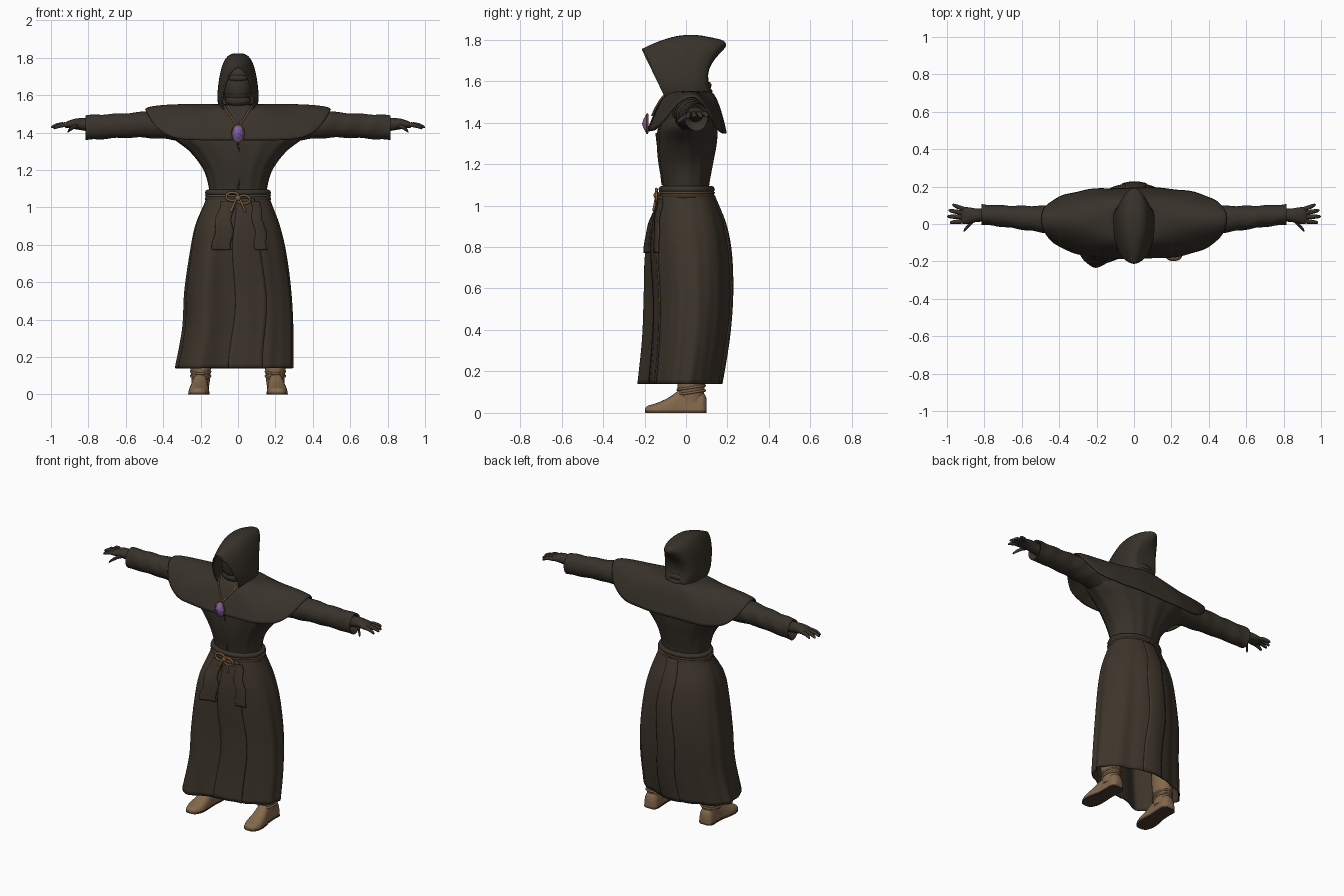
import bpy, bmesh, math
from math import sin, cos, pi, radians
from mathutils import Vector

cube = bpy.data.objects.get("Cube")
if cube:
    bpy.data.objects.remove(cube, do_unlink=True)


def material(name, r, g, b):
    m = bpy.data.materials.new(name)
    m.use_nodes = True
    m.diffuse_color = (r, g, b, 1)
    bsdf = m.node_tree.nodes["Principled BSDF"]
    bsdf.inputs["Base Color"].default_value = (r, g, b, 1)
    bsdf.inputs["Roughness"].default_value = 0.9
    return m


CLOTH = material("dark cloth", .039, .032, .023)
SKIRT = material("brown cloth", .047, .0355, .024)
SHADE = material("shadow cloth", .033, .027, .02)
LEATHER = material("tan leather", .23, .14, .072)
SOLE = material("dark sole", .07, .045, .028)
CORD = material("brown cord", .2, .105, .042)
GEM = material("purple gem", .23, .12, .38)


def grid(name, rows, mat, closed=True, cap=False, thick=0):
    """Skin rows of points; closed rows wrap round, cap fills both ends."""
    bm = bmesh.new()
    vs = [[bm.verts.new(p) for p in row] for row in rows]
    n = len(rows[0])
    for a, b in zip(vs, vs[1:]):
        for j in range(n if closed else n - 1):
            k = (j + 1) % n
            bm.faces.new((a[j], a[k], b[k], b[j]))
    if cap:
        bm.faces.new(vs[0])
        bm.faces.new(vs[-1])
    bmesh.ops.remove_doubles(bm, verts=bm.verts, dist=1e-5)
    bmesh.ops.recalc_face_normals(bm, faces=bm.faces)
    me = bpy.data.meshes.new(name)
    bm.to_mesh(me)
    bm.free()
    me.materials.append(mat)
    me.shade_smooth()
    me.set_sharp_from_angle(angle=radians(50))
    ob = bpy.data.objects.new(name, me)
    bpy.context.collection.objects.link(ob)
    if thick:
        mod = ob.modifiers.new("thickness", 'SOLIDIFY')
        mod.thickness, mod.offset = thick, 0
    return ob


def sample(secs, u):
    """Smooth curve through the sections at index u."""
    i = min(int(u), len(secs) - 2)
    t = u - i
    get = lambda k: secs[max(0, min(len(secs) - 1, k))]
    return [.5 * (2 * b + (c - a) * t + (2 * a - 5 * b + 4 * c - d) * t * t
                  + (3 * b - a - 3 * c + d) * t ** 3)
            for a, b, c, d in zip(get(i - 1), get(i), get(i + 1), get(i + 2))]


def dense(secs, k=6):
    return [sample(secs, i / k) for i in range((len(secs) - 1) * k + 1)]


def angles(n):
    return [2 * pi * i / n for i in range(n)]


def power(v, e):
    return math.copysign(abs(v) ** e, v)


def tube(name, pts, r, mat, cyclic=False):
    cu = bpy.data.curves.new(name, 'CURVE')
    cu.dimensions, cu.bevel_depth, cu.bevel_resolution = '3D', r, 2
    cu.use_fill_caps = True
    sp = cu.splines.new('POLY')
    sp.points.add(len(pts) - 1)
    for p, co in zip(sp.points, pts):
        p.co = (*co, 1)
    sp.use_cyclic_u = cyclic
    cu.materials.append(mat)
    ob = bpy.data.objects.new(name, cu)
    bpy.context.collection.objects.link(ob)


def ellipsoid(name, loc, size, mat):
    rows = [[(loc[0] + size[0] * sin(v) * cos(a), loc[1] + size[1] * sin(v) * sin(a),
              loc[2] + size[2] * cos(v)) for a in angles(20)]
            for v in [pi * i / 12 for i in range(13)]]
    return grid(name, rows, mat)


# Skirt: z, centre x, centre y, half width, half depth, stride lobe
skirt_secs = [(1.09, 0, 0, .155, .115, 0), (1.03, 0, .005, .173, .132, .005),
              (.9, -.003, .015, .223, .163, .055), (.75, 0, .025, .254, .174, .08),
              (.55, 0, .03, .28, .17, .095), (.35, 0, .02, .29, .162, .1),
              (.14, -.02, -.005, .308, .152, .105)]


def skirt_point(u, a, off=0):
    z, cx, cy, rx, ry, lobe = sample(skirt_secs, u)
    f = 1 + .003 * u * sin(11 * a + .6 * sin(u)) + .002 * u * sin(17 * a)
    d = (a + radians(132) + pi) % (2 * pi) - pi
    back = (a - pi / 2 + pi) % (2 * pi) - pi
    x = cx + (rx * f + off) * power(cos(a), .93)
    y = cy + (ry * f + off) * power(sin(a), .93) - lobe * math.exp(-(d / .46) ** 2)
    return (x, y + .2 * lobe * math.exp(-(back / .3) ** 2), z)


def skirt_strip(name, u0, u1, a0, a1, off, mat):
    rows = [[skirt_point(u0 + (u1 - u0) * i / 30, radians(a0 + (a1 - a0) * j / 8)
                         + .03 * sin(i * .4), off) for j in range(9)] for i in range(31)]
    grid(name, rows, mat, closed=False, thick=.01)


grid("skirt", [[skirt_point(i / 6, a) for a in angles(96)] for i in range(37)], SKIRT, thick=.006)
skirt_strip("front_flap", .8, 6, -94, -62, .005, SKIRT)
skirt_strip("back_flap", .8, 6, 78, 100, .004, SKIRT)
skirt_strip("right_sash_end", 1, 2.87, -119, -96, .01, SKIRT)
skirt_strip("left_sash_end", 1, 2.87, -70, -55, .012, SKIRT)

# Bodice widening into the sleeves: z, centre y, half width, half depth
body = dense([(1.06, 0, .155, .115), (1.1, 0, .154, .112), (1.2, 0, .183, .13),
              (1.3, .005, .258, .143), (1.38, .01, .355, .14), (1.45, .02, .36, .1),
              (1.5, .02, .28, .065)])
grid("bodice", [[(rx * power(cos(a), .95) * (1 + .012 * sin(13 * a)),
                  cy + ry * power(sin(a), .95) * (1 + .02 * sin(15 * a)), z)
                 for a in angles(80)] for z, cy, rx, ry in body], CLOTH, cap=True)
tube("front_seam", [(.004 * sin(i), -.113 - .03 * i / 10, 1.1 + .025 * i) for i in range(11)], .005, SHADE)


# Shoulder cape draped over the arms, tapering to points on the sleeves
def cape_point(t, a, off=0):
    c, s = cos(a), sin(a)
    bulge = sin(t * pi / 2)
    uy = t ** .8 if s < 0 else t ** .65
    hy = .03 + (.212 if s < 0 else .16) * power(s, .9)
    hz = 1.36 - .012 * max(s, 0) + .162 * abs(c) ** 5
    x = .095 * c * (1 - bulge) + .492 * power(c, .72) * bulge
    y = (.02 + .09 * s) * (1 - uy) + hy * uy * (1 + .015 * t * sin(14 * a))
    ridge = .007 * sin(pi * t) * abs(c) ** 3
    return (x, y - off, 1.547 + (hz - 1.547) * t ** 1.3 + ridge + off * .6)


grid("shoulder_cape", [[cape_point(i / 14, a) for a in angles(96)] for i in range(15)], CLOTH, thick=.01)

# Hood: top y, top z, bottom y, bottom z, half width, roundness, back hollow
hood = dense([(-.207, 1.752, -.09, 1.51, .09, 1.2, 0), (-.14, 1.783, -.06, 1.505, .102, .9, 0),
              (-.05, 1.811, -.02, 1.505, .108, .65, 0), (.04, 1.818, .03, 1.505, .108, .6, 0),
              (.12, 1.806, .07, 1.52, .1, .6, .02), (.172, 1.793, .105, 1.53, .08, .7, .036),
              (.188, 1.778, .118, 1.54, .045, .8, .046), (.184, 1.763, .12, 1.545, 0, .8, .046)])
rows = []
for yt, zt, yb, zb, w, e, hollow in hood:
    row = []
    for i in range(33):
        q = pi * i / 32
        h = sin(q)
        row.append((max(w, 0) * power(cos(q), max(e, .4)) * (.82 + .18 * min(1, 4 * h)),
                    yb + (yt - yb) * h - hollow * sin(pi * h), zb + (zt - zb) * h))
    rows.append(row)
grid("hood", rows, CLOTH, closed=False, thick=.01)
tube("hood_hem", rows[0], .006, CLOTH)
for k, (r, z) in enumerate([(.088, 1.535), (.084, 1.565)]):
    tube(f"cowl_fold_{k + 1}", [(r * cos(a), .02 + r * sin(a), z + .014 * sin(a)) for a in angles(40)],
         .02, CLOTH, True)
ellipsoid("masked_face", (0, -.025, 1.65), (.08, .09, .12), CLOTH)
ellipsoid("brow_fold", (0, -.085, 1.69), (.052, .035, .022), CLOTH)
ellipsoid("mouth_wrap", (0, -.075, 1.615), (.056, .036, .022), CLOTH)
ellipsoid("chin_wrap", (0, -.055, 1.57), (.068, .05, .035), CLOTH)

# Belt with cord and knot
for k, z in enumerate((1.045, 1.078)):
    tube(f"belt_roll_{k + 1}", [(.16 * cos(a), .003 + .119 * sin(a), z) for a in angles(48)], .017, CLOTH, True)
tube("belt_cord", [(.172 * cos(a), .003 + .132 * sin(a), 1.062) for a in angles(48)], .005, CORD, True)
for s in (1, -1):
    side = "left" if s > 0 else "right"
    tube(f"{side}_cord_loop", [(s * (.03 + .034 * cos(a)), -.143, 1.05 + s * -.008 + .022 * sin(a))
                               for a in angles(14)], .007, CORD, True)
    tube(f"{side}_cord_end", [(s * .01, -.143, 1.045), (s * .025, -.15, 1.01), (s * .04, -.157, .975)], .006, CORD)
ellipsoid("cord_knot", (0, -.143, 1.05), (.016, .014, .016), CORD)


# Pendant and necklace lying on the cape
def cape_at(t, x):
    ring = [cape_point(t, radians(-90 + k * .25), .009) for k in range(300)]
    return min(ring, key=lambda p: abs(p[0] - x))


chain = dense([(.7, 0), (.58, .02), (.46, .038), (.34, .053), (.2, .067), (.06, .078)], 3)
for s in (1, -1):
    tube("left_chain" if s > 0 else "right_chain",
         [(s * p[0], p[1], p[2]) for p in (cape_at(t, x) for t, x in chain)], .005, CORD)
tube("pendant_rim", [(.03 * cos(a), -.187, 1.395 + .046 * sin(a)) for a in angles(20)], .005, CORD, True)
gem_rows = [[(r * .031 * cos(a), y, 1.395 + r * .049 * sin(a)) for a in angles(8)]
            for r, y in ((0, -.18), (1, -.19), (.4, -.206), (0, -.212))]
gem = grid("pendant_gem", gem_rows, GEM)
gem.data.shade_flat()

# Arms, hands and boots, one per side
sleeve = dense([(.2, .02, 1.43, .09, .085), (.32, .025, 1.438, .083, .08), (.45, .025, 1.442, .074, .072),
                (.55, .03, 1.44, .067, .067), (.65, .038, 1.435, .06, .065), (.75, .046, 1.43, .056, .066),
                (.815, .05, 1.425, .055, .066)])
palm = dense([(.76, .046, 1.437, .036, .036), (.83, .047, 1.444, .035, .033), (.87, .046, 1.446, .041, .028),
              (.905, .045, 1.443, .046, .02), (.925, .045, 1.439, .041, .013)], 4)
fingers = {"little": ((.905, .078, 1.44), (.972, .103, 1.43)), "ring": ((.91, .058, 1.441), (.992, .073, 1.427)),
           "middle": ((.91, .038, 1.441), (1, .04, 1.428)), "index": ((.905, .016, 1.44), (.985, .008, 1.422)),
           "thumb": ((.855, .024, 1.436), (.912, -.038, 1.403))}
# Foot: y, centre x, half width, height
foot = dense([(-.197, .212, .012, .02), (-.185, .212, .036, .034), (-.14, .21, .054, .048), (-.08, .207, .052, .076),
              (-.03, .203, .045, .11), (.03, .2, .045, .12), (.08, .2, .045, .1), (.1, .2, .025, .07)], 4)
shaft = [(.05, .048, .06), (.09, .05, .062), (.13, .054, .066), (.2, .06, .07), (.34, .065, .075)]


def along_x(secs, s, n, ripple=0):
    return [[(s * x, cy + ry * cos(a) * (1 + ripple * sin(x * 55 + 2 * a)),
              cz + rz * sin(a) * (1 + ripple * sin(x * 48 + a))) for a in angles(n)]
            for x, cy, cz, ry, rz in secs]


for s in (1, -1):
    side = "left" if s > 0 else "right"
    inside = [(.81, .05, 1.426, .046, .054), (.77, .047, 1.435, .03, .03)]
    grid(f"{side}_sleeve", along_x(sleeve + inside, s, 32, .035), CLOTH, cap=True)
    grid(f"{side}_hand", along_x(palm, s, 20), CLOTH, cap=True)
    for name, (p, q) in fingers.items():
        p, q = Vector(p), Vector(q)
        secs = []
        for t, r in ((0, .013), (.35, .0125), (.7, .011), (.93, .008), (1, .002)):
            m = p.lerp(q, t) + Vector((0, 0, .008 * sin(pi * t)))
            secs.append((m.x, m.y, m.z, r, r))
        grid(f"{side}_{name}_finger", along_x(secs, s, 10), CLOTH, cap=True)

    grid(f"{side}_boot_foot", [[(s * (cx + w * power(cos(a), .8)), y, .01 + (h - .01) * max(sin(a), 0) ** .8)
                                for a in angles(24)] for y, cx, w, h in foot], LEATHER, cap=True)
    grid(f"{side}_boot_sole", [[(s * (cx + (w + .002) * power(cos(a), .6)), y, .011 if sin(a) > 0 else 0)
                                for a in angles(24)] for y, cx, w, h in foot], SOLE, cap=True)
    grid(f"{side}_boot_shaft", [[(s * (.2 + rx * cos(a)), .025 + ry * sin(a), z) for a in angles(24)]
                                for z, rx, ry in shaft], LEATHER, cap=True)
    for k, z in enumerate((.098, .122)):
        tube(f"{side}_boot_strap_{k + 1}", [(s * (.2 + .052 * cos(a)), .025 + .066 * sin(a), z + .01 * sin(a))
                                            for a in angles(24)], .006, LEATHER, True)
    grid(f"{side}_leg", [[(s * (cx + r * cos(a)), .02 + r * sin(a), z) for a in angles(20)]
                         for z, cx, r in ((.3, .2, .055), (.55, .16, .065), (.9, .09, .075))], SHADE, cap=True)
